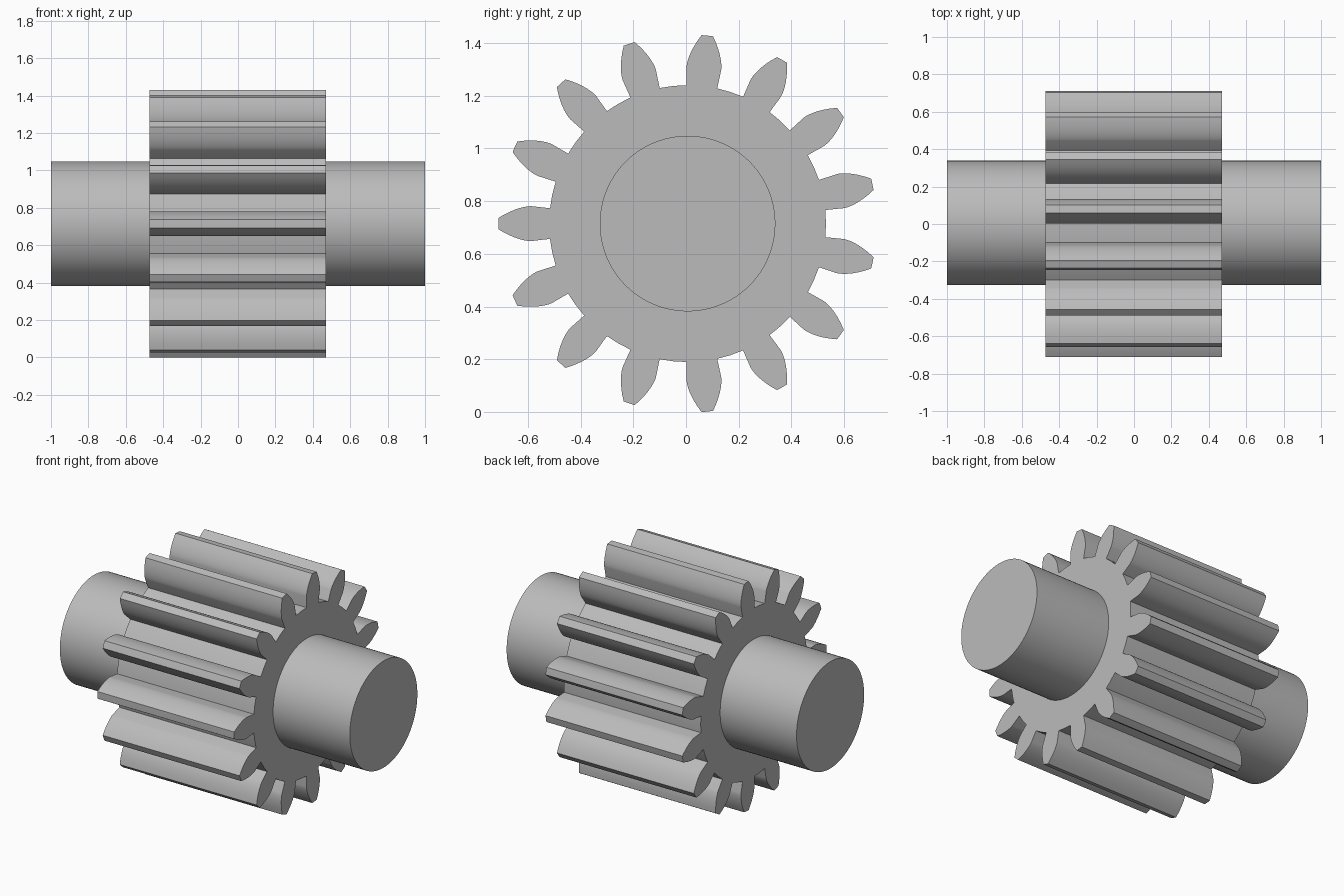
import bpy
import bmesh
from math import pi, tan, acos, cos, sin, sqrt, radians

cube = bpy.data.objects.get("Cube")
if cube:
    bpy.data.objects.remove(cube)

# Gear proportions
TEETH = 15
R_TIP, R_BASE, R_ROOT = 0.717, 0.595, 0.525
HALF_BASE = 0.111          # half tooth angle at the base circle
R_SHAFT = 0.333
CY, CZ = 0.006, 0.715      # axis position

steel = bpy.data.materials.new("steel_grey")
steel.use_nodes = True
colour = (0.5, 0.5, 0.5, 1)
steel.diffuse_color = colour
steel.node_tree.nodes["Principled BSDF"].inputs["Base Color"].default_value = colour


def involute_angle(r):
    a = acos(min(1, R_BASE / r))
    return tan(a) - a


def tooth_profile():
    """(radius, angle) points of one tooth and the gap after it."""
    steps = 8
    flank = [(R_ROOT, HALF_BASE)]
    for i in range(steps + 1):
        r = R_BASE + (R_TIP - R_BASE) * (i / steps) ** 1.5
        flank.append((r, HALF_BASE - involute_angle(r)))
    rising = [(r, -a) for r, a in flank]
    gap = [(R_ROOT, pi / TEETH)]
    return rising + [(R_TIP, 0)] + flank[::-1] + gap


def extrude_along_x(name, outline, x0, x1):
    """Prism from a polar outline around the gear axis."""
    bm = bmesh.new()
    verts = [bm.verts.new((x0, CY + r * cos(a), CZ + r * sin(a))) for r, a in outline]
    cap = bm.faces.new(verts)
    grown = bmesh.ops.extrude_face_region(bm, geom=[cap], use_keep_orig=True)
    moved = [v for v in grown["geom"] if isinstance(v, bmesh.types.BMVert)]
    bmesh.ops.translate(bm, verts=moved, vec=(x1 - x0, 0, 0))
    bmesh.ops.recalc_face_normals(bm, faces=bm.faces)
    mesh = bpy.data.meshes.new(name)
    bm.to_mesh(mesh)
    bm.free()
    mesh.materials.append(steel)
    obj = bpy.data.objects.new(name, mesh)
    bpy.context.collection.objects.link(obj)
    bpy.ops.object.select_all(action="DESELECT")
    obj.select_set(True)
    bpy.context.view_layer.objects.active = obj
    bpy.ops.object.shade_smooth_by_angle(angle=radians(20))
    return obj


# Toothed wheel, one tooth pointing straight to the front
pitch = 2 * pi / TEETH
wheel = [(r, pi + k * pitch + a) for k in range(TEETH) for r, a in tooth_profile()]
extrude_along_x("gear_wheel", wheel, -0.473, 0.471)

# Shaft stubs on both sides
circle = [(R_SHAFT, 2 * pi * i / 96) for i in range(96)]
extrude_along_x("shaft_right", circle, -1, -0.473)
extrude_along_x("shaft_left", circle, 0.471, 1)
